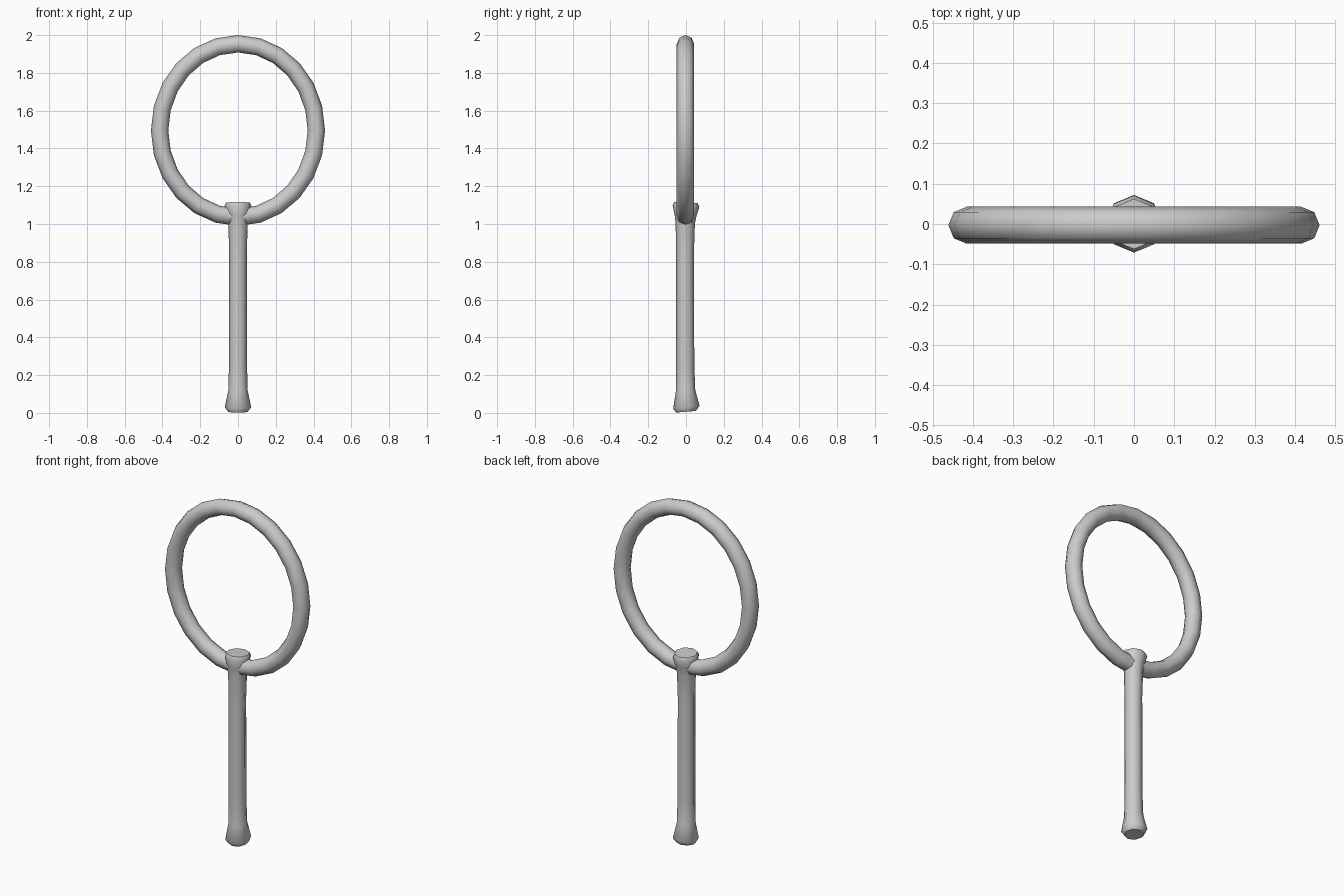
import bpy, bmesh
from math import sin, cos, tau

if "Cube" in bpy.data.objects:
    bpy.data.objects.remove(bpy.data.objects["Cube"])

SIDES = 8


def finish(bm, name):
    bmesh.ops.recalc_face_normals(bm, faces=bm.faces)
    mesh = bpy.data.meshes.new(name)
    bm.to_mesh(mesh)
    bm.free()
    obj = bpy.data.objects.new(name, mesh)
    bpy.context.collection.objects.link(obj)
    bpy.ops.object.select_all(action='DESELECT')
    obj.select_set(True)
    bpy.context.view_layer.objects.active = obj
    bpy.ops.object.shade_smooth_by_angle(angle=0.87)
    return obj


def bridge(bm, a, b):
    for i in range(len(a)):
        j = (i + 1) % len(a)
        bm.faces.new((a[i], a[j], b[j], b[i]))


# Handle: octagonal shaft flaring at both ends (radius, z, y centre, tilt)
profile = [
    (0.052, 0.006, 0.0, 0.08), (0.070, 0.030, 0.002, 0.10),
    (0.051, 0.120, -0.002, 0.05), (0.048, 0.250, -0.004, 0),
    (0.047, 0.850, -0.005, 0), (0.051, 1.000, -0.004, 0),
    (0.058, 1.045, -0.002, 0), (0.071, 1.095, 0.0, -0.05),
    (0.062, 1.113, 0.0, -0.05),
]
bm = bmesh.new()
rings = [[bm.verts.new((r * cos(tau * i / SIDES),
                        y + r * sin(tau * i / SIDES),
                        z + tilt * r * sin(tau * i / SIDES)))
          for i in range(SIDES)] for r, z, y, tilt in profile]
for a, b in zip(rings, rings[1:]):
    bridge(bm, a, b)
bm.faces.new(rings[0])
bm.faces.new(rings[-1])
finish(bm, "handle")

# Hoop: slightly tall oval ring with an octagonal tube
SEGMENTS, TUBE = 24, 0.046
bm = bmesh.new()
loops = []
for s in range(SEGMENTS):
    u = tau * s / SEGMENTS
    loop = []
    for i in range(SIDES):
        v = tau * i / SIDES
        d = TUBE * cos(v)
        loop.append(bm.verts.new(((0.415 + d) * cos(u),
                                  -0.003 + TUBE * sin(v),
                                  1.495 + (0.459 + d) * sin(u))))
    loops.append(loop)
for s in range(SEGMENTS):
    bridge(bm, loops[s], loops[(s + 1) % SEGMENTS])
finish(bm, "hoop")
